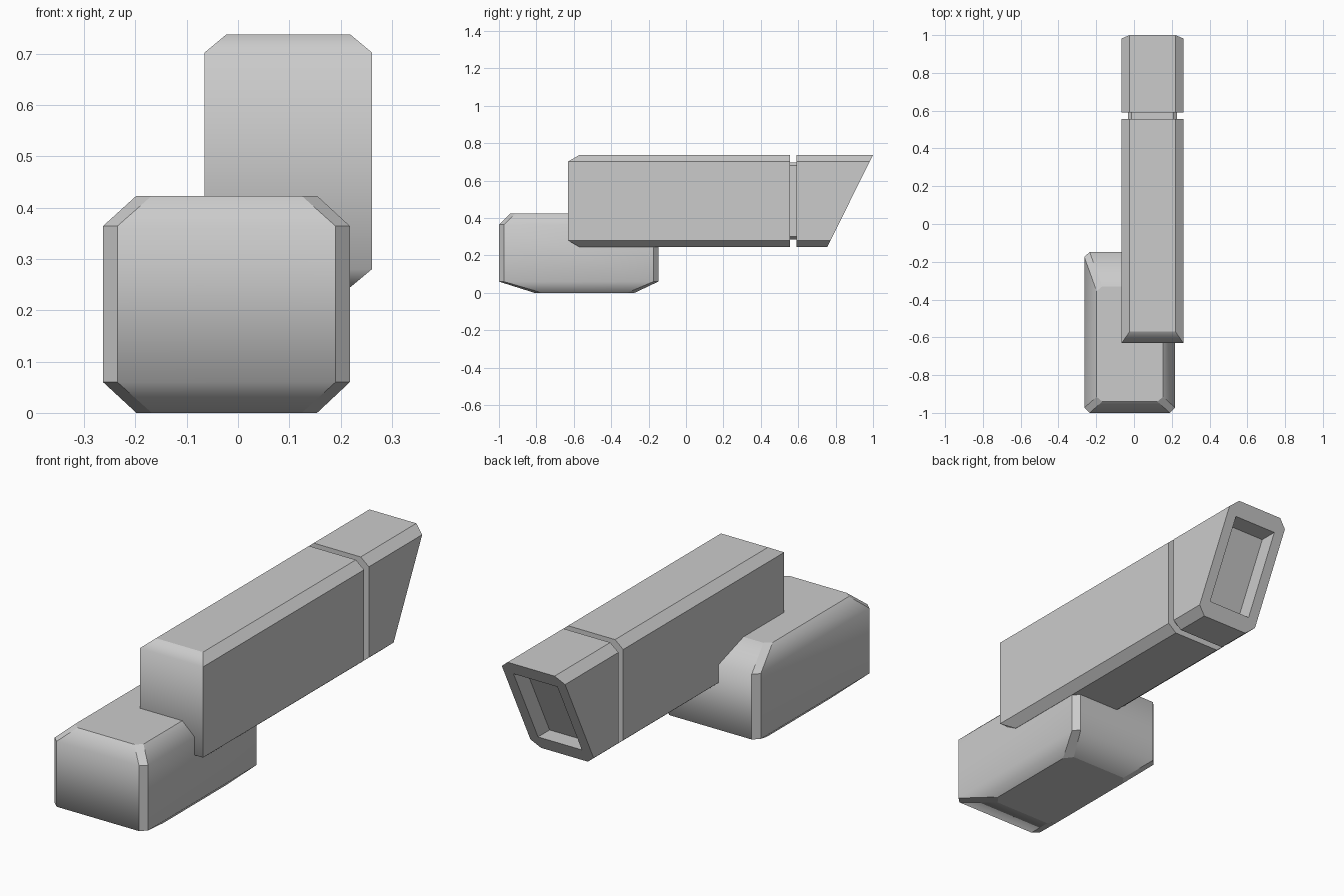
import bpy, bmesh

if "Cube" in bpy.data.objects:
    bpy.data.objects.remove(bpy.data.objects["Cube"])


def loft(name, rings, cap_faces, is_soft):
    """Skin rings of 8 points, cap both ends, keep every edge sharp unless is_soft."""
    bm = bmesh.new()
    vs = [[bm.verts.new(p) for p in ring] for ring in rings]
    for a, b in zip(vs, vs[1:]):
        for i in range(8):
            j = (i + 1) % 8
            bm.faces.new((a[i], a[j], b[j], b[i]))
    for ring in (vs[0], vs[-1]):
        for idx in cap_faces:
            bm.faces.new([ring[i] for i in idx])
    bmesh.ops.remove_doubles(bm, verts=bm.verts, dist=1e-5)
    bmesh.ops.recalc_face_normals(bm, faces=bm.faces)
    for f in bm.faces:
        f.smooth = True
    for e in bm.edges:
        e.smooth = is_soft(e.verts[0].co, e.verts[1].co)
    me = bpy.data.meshes.new(name)
    bm.to_mesh(me)
    bm.free()
    ob = bpy.data.objects.new(name, me)
    bpy.context.collection.objects.link(ob)
    return ob


def octagon(a0, a1, b0, b1, ca, cb):
    """Rectangle with cut corners; points 0,1,4,5 lie on the a0/a1 sides."""
    return [(a0, b0 + cb), (a0, b1 - cb), (a0 + ca, b1), (a1 - ca, b1),
            (a1, b1 - cb), (a1, b0 + cb), (a1 - ca, b0), (a0 + ca, b0)]


# Long housing: chamfered section, groove, slanted hood with a recessed front
X0, X1, Z0, Z1 = -0.065, 0.261, 0.245, 0.737
outer = octagon(X0, X1, Z0, Z1, 0.042, 0.035)
groove = octagon(X0 + 0.033, X1 - 0.033, Z0 + 0.04, Z1 - 0.04, 0.02, 0.016)
window = octagon(X0 + 0.05, X1 - 0.05, 0.31, 0.673, 0, 0)


def slant(z):
    return 0.755 + 0.245 * (z - Z0) / (Z1 - Z0)


def at(section, y):
    return [(x, y, z) for x, z in section]


rings = [
    [(x, -0.63 if i in (0, 1, 4, 5) else -0.57, z) for i, (x, z) in enumerate(outer)],
    at(outer, 0.555), at(groove, 0.555), at(groove, 0.59), at(outer, 0.59),
    [(x, slant(z), z) for x, z in outer],
    [(x, slant(z), z) for x, z in window],
    [(x, slant(z) - 0.085, z) for x, z in window],
]


def housing_soft(p, q):
    return max(p.y, q.y) < -0.62 and abs(p.z - q.z) < 1e-4


# window corners are doubled, so cap the recess through its four distinct points
def build_housing():
    caps = [(0, 1, 4, 5), (1, 2, 3, 4), (5, 6, 7, 0)]
    eps = 1e-6
    # tiny offset avoids coincident points until they are merged
    rings[6] = [(x + eps * (i % 2), y, z) for i, (x, y, z) in enumerate(rings[6])]
    rings[7] = [(x + eps * (i % 2), y, z) for i, (x, y, z) in enumerate(rings[7])]
    return loft("camera_housing", rings, caps, housing_soft)


build_housing()

# Lower block: cut-corner plan, sloped in towards the top and the bottom
levels = [
    (0.0, octagon(-0.198, 0.154, -0.81, -0.275, 0.03, 0.04)),
    (0.06, octagon(-0.263, 0.218, -1.0, -0.148, 0.028, 0.027)),
    (0.364, octagon(-0.263, 0.218, -1.0, -0.148, 0.028, 0.027)),
    (0.423, octagon(-0.198, 0.154, -0.94, -0.33, 0.03, 0.025)),
]


def block_soft(p, q):
    return abs(p.z - q.z) < 1e-4 and 0.03 < p.z < 0.4 and (p - q).length > 0.1


loft("mount_block", [[(x, y, z) for x, y in plan] for z, plan in levels],
     [tuple(range(8))], block_soft)
